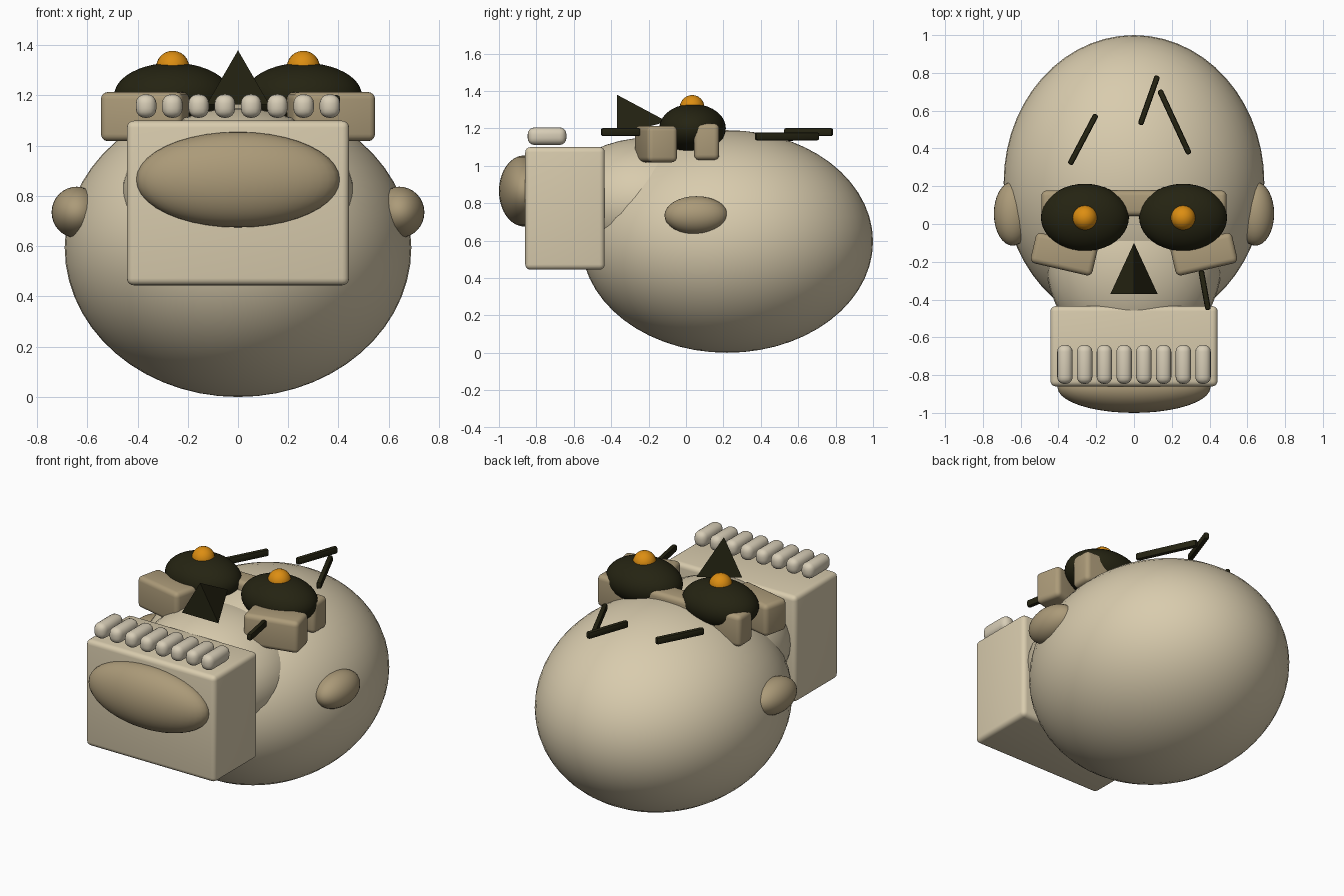
import bpy, bmesh, math
from mathutils import Vector

if "Cube" in bpy.data.objects:
    bpy.data.objects.remove(bpy.data.objects["Cube"])


def mat(name, rgb):
    m = bpy.data.materials.new(name)
    m.diffuse_color = (*rgb, 1)
    m.use_nodes = True
    m.node_tree.nodes["Principled BSDF"].inputs["Base Color"].default_value = m.diffuse_color
    return m


BONE = mat("bone", (0.69, 0.60, 0.42))
TAN = mat("dark_bone", (0.41, 0.325, 0.19))
TOOTH = mat("tooth", (0.68, 0.61, 0.47))
DARK = mat("socket_dark", (0.018, 0.017, 0.006))
GLOW = mat("amber", (0.72, 0.27, 0.006))


def finish(name, bm, m, loc, rot_z=0.0, smooth=True):
    me = bpy.data.meshes.new(name)
    bmesh.ops.recalc_face_normals(bm, faces=bm.faces)
    bm.to_mesh(me)
    bm.free()
    me.materials.append(m)
    for p in me.polygons:
        p.use_smooth = smooth
    o = bpy.data.objects.new(name, me)
    o.location = loc
    o.rotation_euler = (0, 0, rot_z)
    bpy.context.collection.objects.link(o)
    return o


def ball(name, m, loc, radii, seg=40):
    bm = bmesh.new()
    bmesh.ops.create_uvsphere(bm, u_segments=seg, v_segments=seg // 2, radius=1)
    bmesh.ops.scale(bm, vec=radii, verts=bm.verts)
    return finish(name, bm, m, loc)


def block(name, m, loc, size, bevel, rot_z=0.0, segs=4):
    bm = bmesh.new()
    bmesh.ops.create_cube(bm, size=1)
    bmesh.ops.scale(bm, vec=size, verts=bm.verts)
    old = set(bm.faces)
    bmesh.ops.bevel(bm, geom=list(bm.edges), offset=bevel, segments=segs,
                    profile=0.5, affect='EDGES', clamp_overlap=True)
    o = finish(name, bm, m, loc, rot_z)
    bpy.context.view_layer.objects.active = o
    o.select_set(True)
    bpy.ops.object.shade_smooth_by_angle(angle=math.radians(40))
    o.select_set(False)
    return o


# Cranium, face bulge, jaw and chin
ball("cranium", BONE, (0, 0.22, 0.595), (0.69, 0.78, 0.595), 56)
ball("face", BONE, (0, -0.20, 0.80), (0.465, 0.50, 0.35))
block("jaw", BONE, (0, -0.647, 0.772), (0.885, 0.425, 0.655), 0.028)
ball("chin", TAN, (0, -0.865, 0.865), (0.405, 0.135, 0.19))

# Brow bar behind the eyes
block("brow", TAN, (0, 0.11, 1.128), (0.98, 0.135, 0.195), 0.028)

# Mirrored parts: eye sockets, pupils, cheekbones, ears
for side, s in (("left", -1), ("right", 1)):
    ball(f"{side}_socket", DARK, (s * 0.26, 0.035, 1.2), (0.233, 0.178, 0.13))
    ball(f"{side}_pupil", GLOW, (s * 0.26, 0.033, 1.312), (0.066, 0.066, 0.066), 24)
    block(f"{side}_cheekbone", TAN, (s * 0.37, -0.16, 1.116),
          (0.335, 0.165, 0.195), 0.028, s * math.radians(13))
    ball(f"{side}_ear", TAN, (s * 0.642, 0.055, 0.735), (0.1, 0.17, 0.102), 32)

# Nose hole: three-sided pyramid pointing back along +y
bm = bmesh.new()
base = [bm.verts.new((0.144 * math.sin(a), -0.37, 1.236 + 0.144 * math.cos(a)))
        for a in (0, math.tau / 3, 2 * math.tau / 3)]
tip = bm.verts.new((0, -0.1, 1.236))
bm.faces.new(base)
for i in range(3):
    bm.faces.new((base[i], base[(i + 1) % 3], tip))
finish("nose_hole", bm, DARK, (0, 0, 0), smooth=False)

# Row of upper teeth
for i in range(8):
    block(f"tooth_{i + 1}", TOOTH, ((i - 3.5) * 0.1045, -0.743, 1.158),
          (0.082, 0.207, 0.094), 0.037)

# Thin cracks in the bone: start, end, height
cracks = [((-0.34, 0.315), (-0.2, 0.58), 1.155),
          ((0.033, 0.525), (0.125, 0.785), 1.18),
          ((0.135, 0.71), (0.293, 0.37), 1.157),
          ((0.355, -0.245), (0.393, -0.455), 1.18)]
for i, (a, b, z) in enumerate(cracks):
    d = Vector(b) - Vector(a)
    c = (Vector(a) + Vector(b)) / 2
    block(f"crack_{i + 1}", DARK, (c.x, c.y, z), (d.length, 0.03, 0.043),
          0.011, math.atan2(d.y, d.x), 2)
